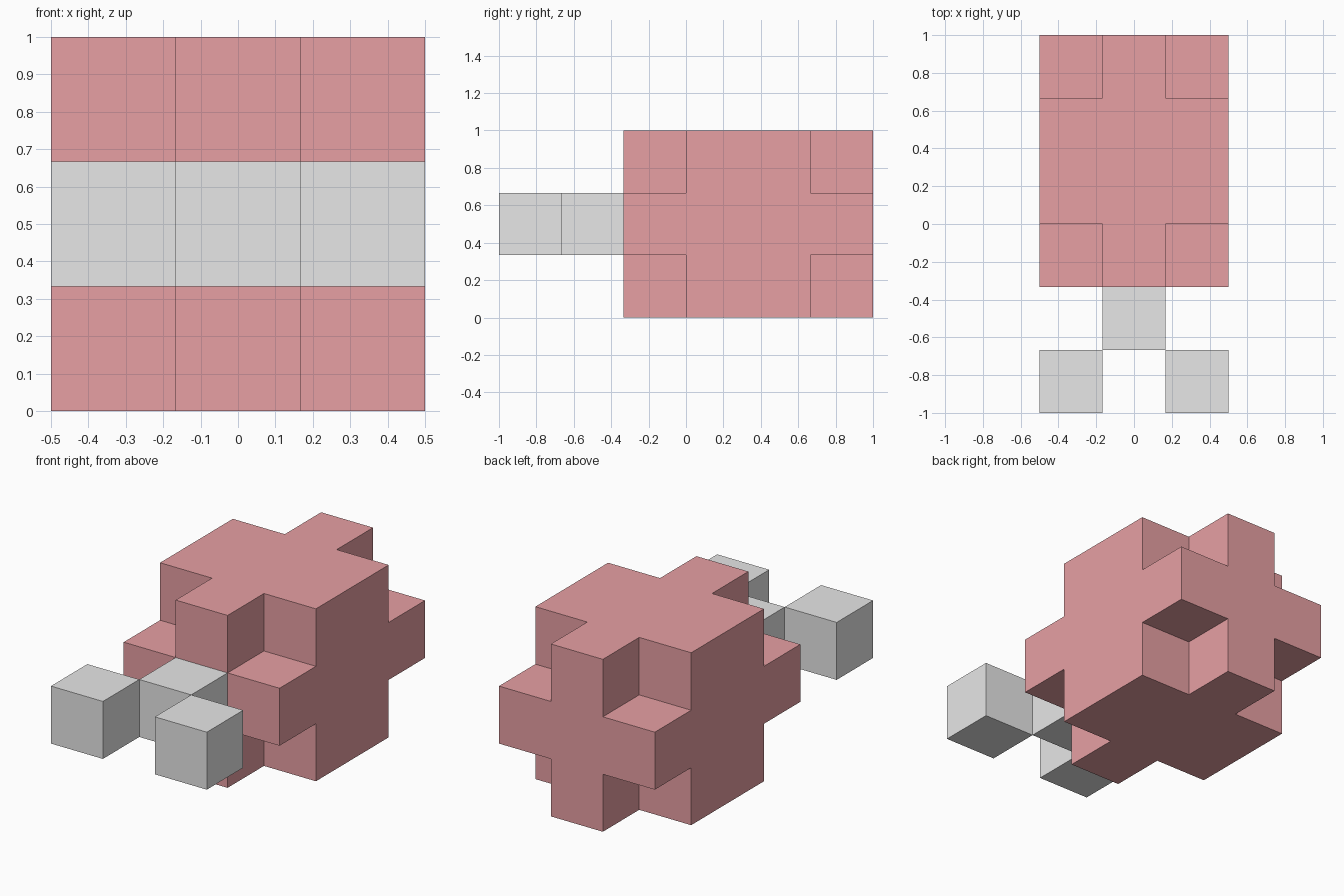
import bpy
import bmesh
from mathutils import Vector

cube = bpy.data.objects.get("Cube")
if cube:
    bpy.data.objects.remove(cube, do_unlink=True)

U = 1 / 3  # edge of one block


def make_material(name, rgb):
    mat = bpy.data.materials.new(name)
    mat.use_nodes = True
    color = (*rgb, 1.0)
    mat.diffuse_color = color
    mat.node_tree.nodes["Principled BSDF"].inputs["Base Color"].default_value = color
    return mat


def block_part(name, cells, origin, mat):
    """Join unit blocks into one clean shell: shared walls removed, flat areas merged."""
    bm = bmesh.new()
    for cell in cells:
        made = bmesh.ops.create_cube(bm, size=1.0)
        bmesh.ops.translate(bm, verts=made["verts"], vec=Vector(cell) + Vector((0.5, 0.5, 0.5)))
    # Walls between two neighbouring blocks
    filled = set(cells)
    bm.normal_update()
    inner = []
    for f in bm.faces:
        outside = f.calc_center_median() + f.normal * 0.5
        if tuple(int(c // 1) for c in outside) in filled:
            inner.append(f)
    bmesh.ops.delete(bm, geom=inner, context='FACES')
    bmesh.ops.remove_doubles(bm, verts=bm.verts, dist=0.001)
    bmesh.ops.dissolve_limit(bm, angle_limit=0.01, verts=bm.verts, edges=bm.edges)
    for v in bm.verts:
        v.co = v.co * U + Vector(origin)
    mesh = bpy.data.meshes.new(name)
    bm.to_mesh(mesh)
    bm.free()
    mesh.materials.append(mat)
    obj = bpy.data.objects.new(name, mesh)
    bpy.context.collection.objects.link(obj)
    return obj


rose = make_material("dusty rose", (0.80, 0.35, 0.37))
grey = make_material("light grey", (0.80, 0.80, 0.80))

# Body: 3 x 4 x 3 blocks with the eight corner blocks left out
body_cells = [(x, y, z) for x in range(3) for y in range(4) for z in range(3)
              if not (x in (0, 2) and y in (0, 3) and z in (0, 2))]
block_part("body", body_cells, (-0.5, -U, 0), rose)

# Neck block and the two claws that meet its front edges
one = [(0, 0, 0)]
block_part("neck", one, (-U / 2, -2 * U, U), grey)
for side, x in (("right", -0.5), ("left", U / 2)):
    block_part(side + "_claw", one, (x, -1.0, U), grey)
